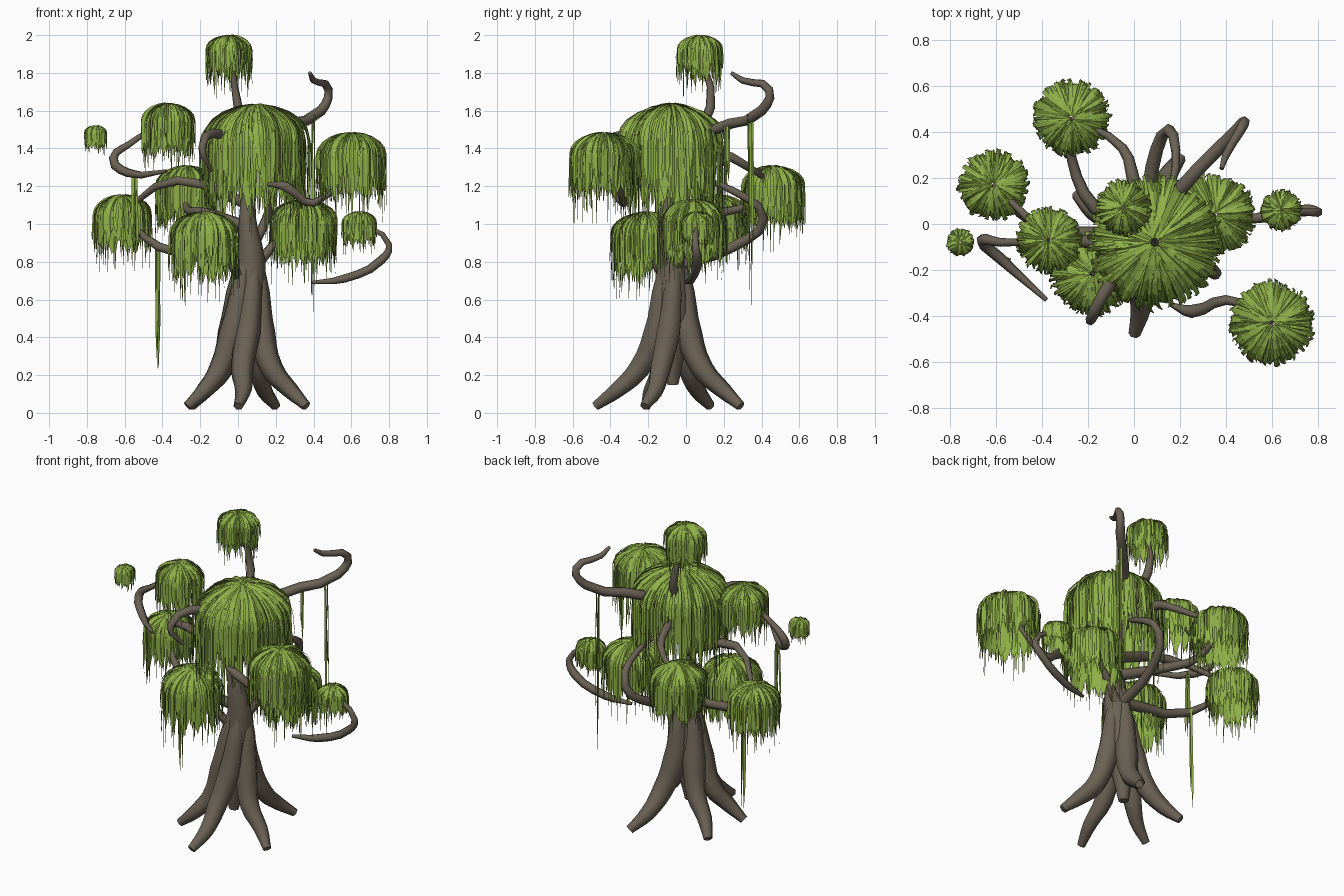
import bpy, bmesh, math, random
from mathutils import Vector

random.seed(4)
uni = random.uniform
if "Cube" in bpy.data.objects:
    bpy.data.objects.remove(bpy.data.objects["Cube"])


def material(name, rgb):
    mat = bpy.data.materials.new(name)
    mat.use_nodes = True
    mat.diffuse_color = (*rgb, 1)
    mat.node_tree.nodes["Principled BSDF"].inputs["Base Color"].default_value = (*rgb, 1)
    return mat


BARK = material("grey brown bark", (0.15, 0.122, 0.09))
LEAF = material("willow green", (0.27, 0.43, 0.065))


def add_object(name, mesh, mat):
    mesh.materials.clear()
    mesh.materials.append(mat)
    ob = bpy.data.objects.new(name, mesh)
    bpy.context.collection.objects.link(ob)


def add_strands(name, bm):
    mesh = bpy.data.meshes.new(name)
    bm.to_mesh(mesh)
    bm.free()
    add_object(name, mesh, LEAF)


def limb(name, points, radii, rounding=1):
    """Tapered smooth tube through the points; radii are spread along the path."""
    curve = bpy.data.curves.new(name, "CURVE")
    curve.dimensions = "3D"
    curve.bevel_depth = 1
    curve.bevel_resolution = rounding
    curve.use_fill_caps = True
    curve.resolution_u = 3
    spline = curve.splines.new("BEZIER")
    spline.bezier_points.add(len(points) - 1)
    for i, (knot, point) in enumerate(zip(spline.bezier_points, points)):
        knot.co = point
        knot.handle_left_type = knot.handle_right_type = "AUTO"
        place = i / (len(points) - 1) * (len(radii) - 1)
        k = min(int(place), len(radii) - 2)
        knot.radius = radii[k] + (radii[k + 1] - radii[k]) * (place - k)
    path = bpy.data.objects.new(name + "_path", curve)
    bpy.context.collection.objects.link(path)
    graph = bpy.context.evaluated_depsgraph_get()
    mesh = bpy.data.meshes.new_from_object(path.evaluated_get(graph))
    bpy.data.objects.remove(path)
    add_object(name, mesh, BARK)


def ribbon(bm, path, side, width):
    """Leaf strand: a strip along the path that narrows to a point."""
    half = side * width / 2
    rows = [[bm.verts.new(p - half), bm.verts.new(p + half)] for p in path[:-1]]
    rows.append([bm.verts.new(path[-1])])
    for a, b in zip(rows, rows[1:]):
        bm.faces.new(a + b[::-1])


def canopy(name, x, y, r, top):
    """Dome of strands that radiate from the crown and hang down."""
    bm = bmesh.new()
    count = int(55 + 430 * r)
    width = 0.011 + 0.03 * r
    bottom = top - 1.68 * r
    for layer, n in (("inner", count // 3), ("outer", count), ("drip", count // 3)):
        for i in range(n):
            angle = (i + uni(-0.5, 0.5)) / n * math.tau
            out = Vector((math.cos(angle), math.sin(angle), 0))
            across = Vector((-out.y, out.x, 0))
            slope = (out + Vector((0, 0, 1))).normalized()
            reach, roll, lift = r * uni(0.87, 1.04), uni(-0.8, 0.8), uni(0, 0.06)
            end = bottom + uni(-0.45, 0.4) * r
            size = width * uni(0.7, 1.35)
            if layer == "inner":
                reach, roll, lift, size = r * 0.89, 0, 0.06, width * 2.6
            elif layer == "drip":
                end, size = bottom - uni(0.2, 1.15) * r, width * 0.45
            start = Vector((x, y, top - r * lift))
            drop = r * uni(0.58, 0.75)
            wobble = across * uni(-0.12, 0.12) * r
            # Arc over the dome, then a straight fall
            path = []
            for k in range(6):
                t = 0.07 + (math.pi / 2 - 0.07) * k / 5
                path.append(start + out * reach * math.sin(t) + wobble * k / 5
                            - Vector((0, 0, drop * (1 - math.cos(t)))))
            edge = path[-1]
            fall = (out + across) * uni(-0.06, 0.06) * r + Vector((0, 0, end - edge.z))
            path += [edge + fall * k / 3 for k in (1, 2, 3)]
            ribbon(bm, path, across * math.cos(roll) + slope * math.sin(roll), size)
    add_strands(name, bm)


# Trunk core
limb("trunk", [(0.02, -0.07, 0.15), (0.04, -0.07, 0.5), (0.07, -0.08, 0.8),
               (0.05, -0.1, 1.03), (0.07, -0.05, 1.3)],
     [0.03, 0.1, 0.075, 0.045, 0.03], 2)

# Buttress roots that twist up around the trunk
root_tips = [(0, -0.48), (0.36, -0.22), (-0.27, -0.21), (-0.25, 0.13), (0.2, 0.29)]
for i, (x, y) in enumerate(root_tips):
    spread = Vector((x - 0.02, y + 0.07))
    angle = math.atan2(spread.y, spread.x)
    length = spread.length
    steps = [(length, 0.035, 0), (length * 0.72, 0.12, 0.06), (length * 0.44, 0.23, 0),
             (0.09, 0.42, 0.15), (0.062, 0.64, 0.4), (0.034, 0.88, 0.7)]
    limb(f"root_{i + 1}",
         [(0.02 + z * 0.05 + d * math.cos(angle + turn), d * math.sin(angle + turn) - 0.07, z)
          for d, z, turn in steps],
         [0.026, 0.045, 0.06, 0.07, 0.054, 0.02])

# Foliage domes: x, y, radius, top
domes = {
    "main": (0.09, -0.08, 0.285, 1.635),
    "crown": (-0.045, 0.07, 0.12, 2),
    "upper_right": (-0.37, -0.07, 0.14, 1.64),
    "tiny_right": (-0.755, -0.08, 0.058, 1.52),
    "back_right": (-0.27, 0.46, 0.165, 1.31),
    "far_right": (-0.61, 0.17, 0.15, 1.155),
    "front_right": (-0.18, -0.215, 0.18, 1.065),
    "left": (0.35, 0.04, 0.175, 1.13),
    "small_left": (0.64, 0.06, 0.088, 1.065),
    "front_left": (0.6, -0.43, 0.18, 1.485),
}
for name, dome in domes.items():
    canopy(name + "_foliage", *dome)

# Branches: height on the trunk (None if the end is free), bends, dome they end in
branches = {
    "upper_left_curl": (1.33, [(0.2, 0.15, 1.5), (0.44, 0.4, 1.6), (0.48, 0.44, 1.71),
                               (0.4, 0.3, 1.76), (0.38, 0.24, 1.8)], None),
    "crown": (1.35, [(0, 0.13, 1.62)], "crown"),
    "right_hook": (None, [(-0.38, -0.33, 1.28), (-0.58, -0.15, 1.27), (-0.66, -0.07, 1.35),
                          (-0.58, -0.08, 1.42)], "upper_right"),
    "back_upper": (1.3, [(0, 0.18, 1.37), (-0.05, 0.33, 1.3)], "back_right"),
    "back_lower": (0.98, [(-0.17, 0.07, 1.06), (-0.27, 0.28, 1.08)], "back_right"),
    "back_loop": (0.78, [(0.08, 0.25, 0.88), (0.15, 0.41, 1.03), (0.18, 0.24, 1.18),
                         (0.12, 0.05, 1.25)], None),
    "right_knee": (1.3, [(-0.08, -0.22, 1.47), (-0.19, -0.42, 1.41), (-0.14, -0.36, 1.28)], None),
    "right_lower": (0.8, [(-0.42, 0, 0.88)], "far_right"),
    "right_middle": (1.1, [(-0.32, -0.06, 1.23)], "far_right"),
    "left_hook": (None, [(0.39, 0, 0.69), (0.56, 0.03, 0.71), (0.76, 0.06, 0.81),
                         (0.8, 0.05, 0.89)], "small_left"),
    "front_left": (None, [(0.16, -0.35, 1.21), (0.25, -0.38, 1.2), (0.4, -0.33, 1.11)],
                   "front_left"),
    "left_fork": (0.72, [(0.18, -0.02, 0.88)], "left"),
    "front_right_fork": (0.6, [(-0.04, -0.16, 0.8)], "front_right"),
}
for name, (height, bends, target) in branches.items():
    points, radii = list(bends), [0.034, 0.029, 0.022, 0.01]
    if height:
        points.insert(0, (0.06, -0.05, height))
    else:
        radii[0] = 0.01
    if target:
        x, y, r, top = domes[target]
        points.append((x, y, top - r * 0.6))
    limb(name + "_branch", points, radii)

# Loose vines hanging from the branches: x, y, start, end
vines = [(-0.43, 0.02, 0.9, 0.2), (-0.55, -0.16, 1.27, 0.78), (0.39, 0.34, 1.58, 0.5),
         (0.3, 0.22, 1.52, 1.15)]
bm = bmesh.new()
for x, y, top, end in vines:
    for i in range(6):
        angle = uni(0, math.pi)
        side = Vector((math.cos(angle), math.sin(angle), 0))
        start = Vector((x + uni(-0.015, 0.015), y + uni(-0.015, 0.015), top))
        fall = Vector((uni(-0.01, 0.01), uni(-0.01, 0.01), (end - top) * uni(0.55, 1)))
        ribbon(bm, [start + fall * k / 4 for k in range(5)], side, uni(0.007, 0.018))
add_strands("hanging_vines", bm)
